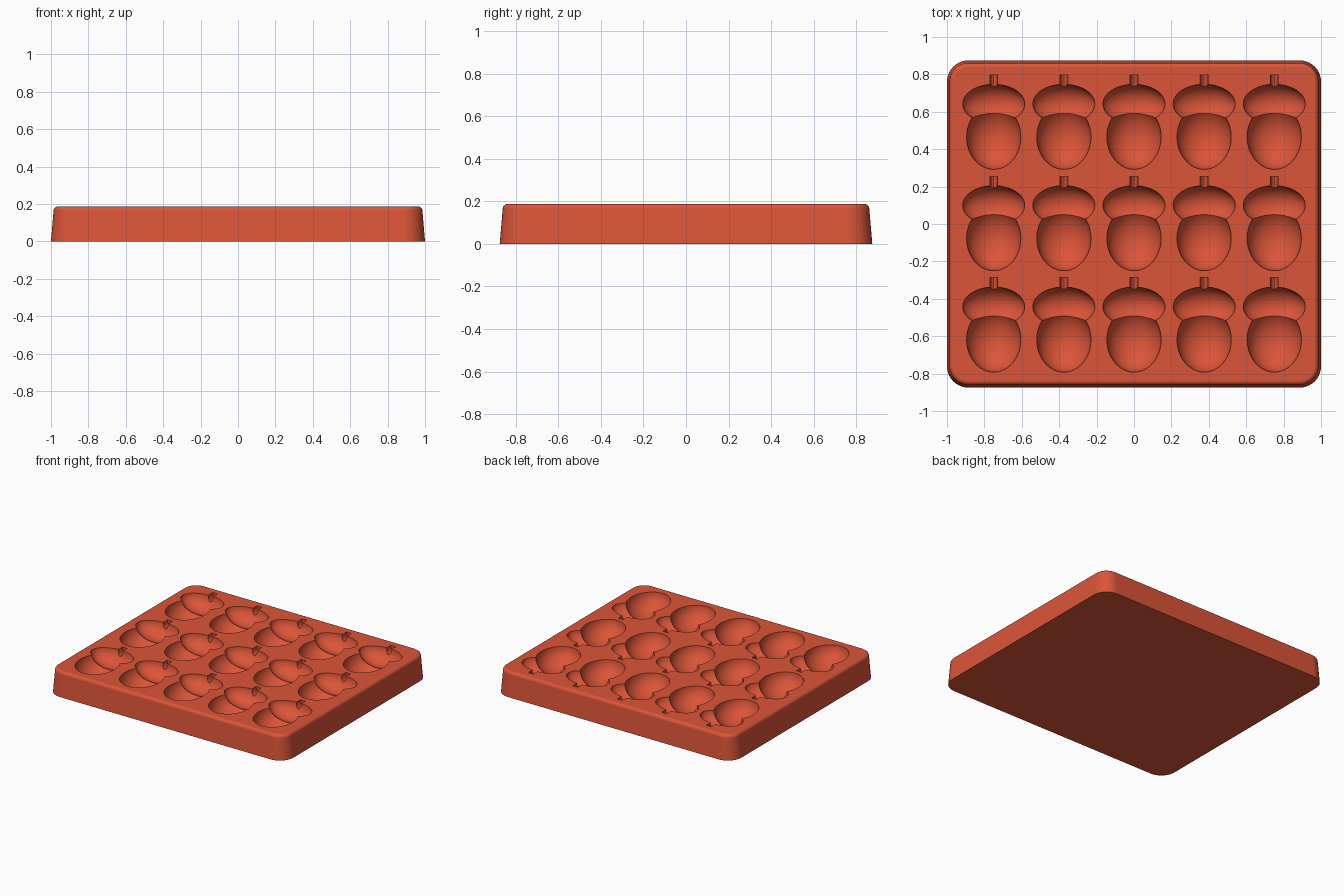
import bpy, bmesh
from math import sin, cos, pi, radians
from mathutils import Matrix, Vector

if "Cube" in bpy.data.objects:
    bpy.data.objects.remove(bpy.data.objects["Cube"], do_unlink=True)

HALF_X, HALF_Y, TOP, CORNER, FILLET = 1.0, 0.875, 0.188, 0.115, 0.024
COLUMN_PITCH, ROW_PITCH = 0.375, 0.542

silicone = bpy.data.materials.new("terracotta red")
silicone.use_nodes = True
colour = (0.71, 0.09, 0.04, 1)
silicone.diffuse_color = colour
silicone.node_tree.nodes["Principled BSDF"].inputs["Base Color"].default_value = colour


def make_object(name, bm):
    bmesh.ops.recalc_face_normals(bm, faces=bm.faces[:])
    mesh = bpy.data.meshes.new(name)
    bm.to_mesh(mesh)
    bm.free()
    mesh.materials.append(silicone)
    obj = bpy.data.objects.new(name, mesh)
    bpy.context.collection.objects.link(obj)
    return obj


def rounded_ring(bm, inset, z, steps=10):
    """One rounded-rectangle loop of the tray wall."""
    r = CORNER - inset
    ring = []
    for corner, (sx, sy) in enumerate([(1, 1), (-1, 1), (-1, -1), (1, -1)]):
        for i in range(steps + 1):
            a = (corner + i / steps) * pi / 2
            ring.append(bm.verts.new((sx * (HALF_X - CORNER) + r * cos(a),
                                      sy * (HALF_Y - CORNER) + r * sin(a), z)))
    return ring


def make_tray():
    """Solid block with drafted walls and a filleted upper rim."""
    draft = 0.014
    profile = [(0, 0)]
    for i in range(7):
        a = i / 6 * pi / 2
        profile.append((draft + FILLET * (1 - cos(a)), TOP - FILLET + FILLET * sin(a)))
    bm = bmesh.new()
    rings = [rounded_ring(bm, inset, z) for inset, z in profile]
    for low, high in zip(rings, rings[1:]):
        for i in range(len(low)):
            j = (i + 1) % len(low)
            bm.faces.new((low[i], low[j], high[j], high[i]))
    bm.faces.new(rings[0])
    bm.faces.new(rings[-1])
    return make_object("acorn_mould_tray", bm)


def cavity_positions():
    for row in (-1, 0, 1):
        for column in range(-2, 3):
            yield Vector((column * COLUMN_PITCH, row * ROW_PITCH, TOP + 0.001))


def ellipsoid_cutters(name, y, radii):
    bm = bmesh.new()
    for p in cavity_positions():
        place = Matrix.Translation(p + Vector((0, y, 0))) @ Matrix.Diagonal((*radii, 1))
        bmesh.ops.create_uvsphere(bm, u_segments=48, v_segments=28, radius=1, matrix=place)
    return make_object(name, bm)


def stem_cutters(name, y, radii):
    bm = bmesh.new()
    for p in cavity_positions():
        place = (Matrix.Translation(p + Vector((0, y, 0))) @ Matrix.Diagonal((*radii, 1))
                 @ Matrix.Rotation(pi / 2, 4, "X"))
        bmesh.ops.create_cone(bm, cap_ends=True, segments=20, radius1=1, radius2=1,
                              depth=2, matrix=place)
    return make_object(name, bm)


tray = make_tray()

# Acorn hollows: nut, cap and stem, in five columns and three rows
cutters = [
    ellipsoid_cutters("nut_cutter", -0.077, (0.145, 0.173, 0.13)),
    ellipsoid_cutters("cap_cutter", 0.1, (0.166, 0.105, 0.1)),
    stem_cutters("stem_cutter", 0.205, (0.021, 0.05, 0.045)),
]
bpy.ops.object.select_all(action="DESELECT")
tray.select_set(True)
bpy.context.view_layer.objects.active = tray
for cutter in cutters:
    cutter.hide_render = True
    cut = tray.modifiers.new(cutter.name, "BOOLEAN")
    cut.operation = "DIFFERENCE"
    cut.solver = "EXACT"
    cut.object = cutter
    bpy.ops.object.modifier_apply(modifier=cut.name)
for cutter in cutters:
    bpy.data.objects.remove(cutter, do_unlink=True)

# Smooth walls and hollows, crisp rims
bpy.ops.object.shade_smooth_by_angle(angle=radians(30))
normals = tray.modifiers.new("flat_top_normals", "WEIGHTED_NORMAL")
normals.keep_sharp = True
